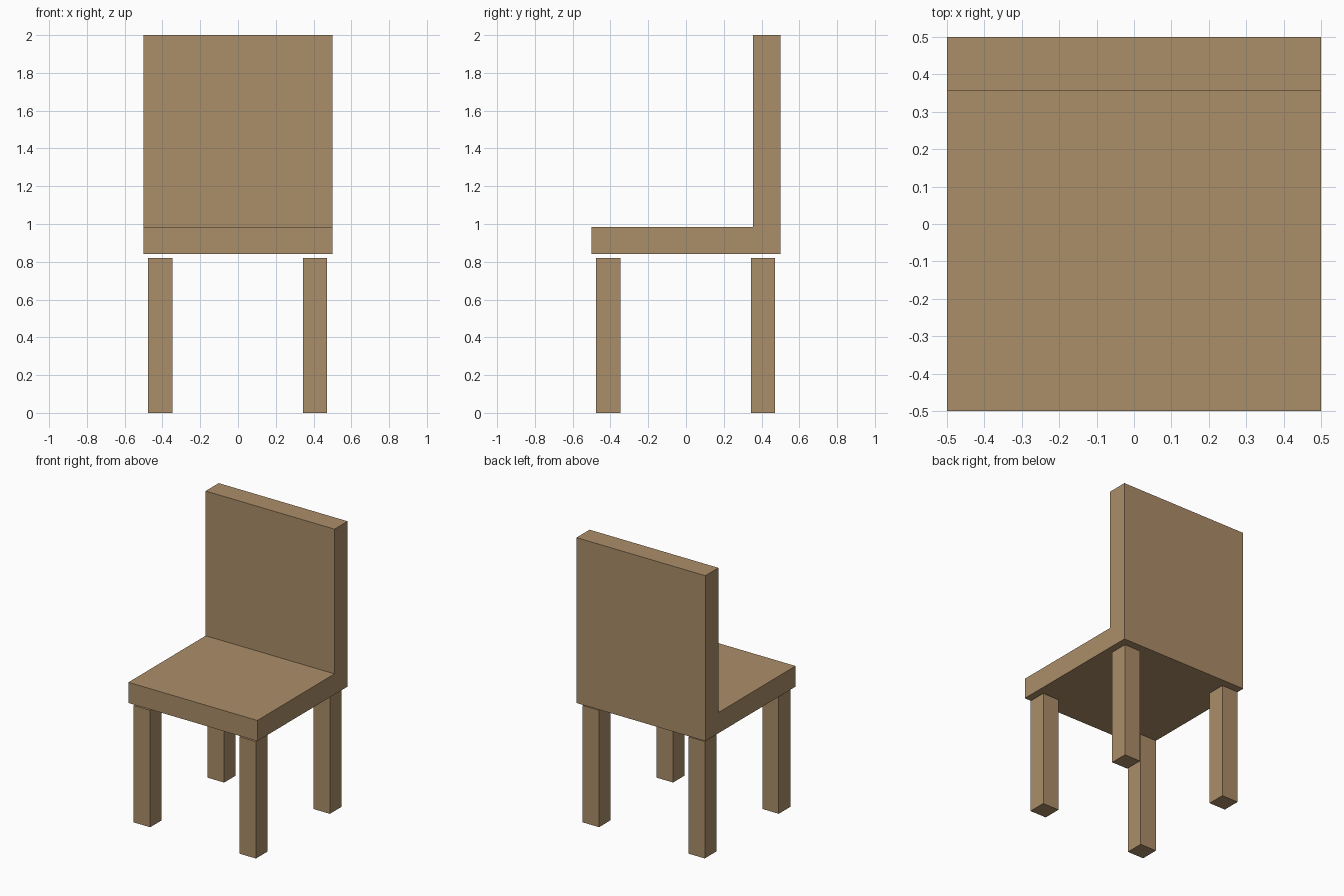
import bpy
import bmesh

if "Cube" in bpy.data.objects:
    bpy.data.objects.remove(bpy.data.objects["Cube"])

wood = bpy.data.materials.new("wood")
wood.diffuse_color = (0.41, 0.27, 0.14, 1.0)
wood.use_nodes = True
wood.node_tree.nodes["Principled BSDF"].inputs["Base Color"].default_value = wood.diffuse_color


def add_object(name, bm):
    bmesh.ops.recalc_face_normals(bm, faces=bm.faces)
    mesh = bpy.data.meshes.new(name)
    bm.to_mesh(mesh)
    bm.free()
    mesh.materials.append(wood)
    obj = bpy.data.objects.new(name, mesh)
    bpy.context.collection.objects.link(obj)
    return obj


def extrude_profile(name, points, vector):
    bm = bmesh.new()
    face = bm.faces.new([bm.verts.new(p) for p in points])
    result = bmesh.ops.extrude_face_region(bm, geom=[face], use_keep_orig=True)
    moved = [g for g in result["geom"] if isinstance(g, bmesh.types.BMVert)]
    bmesh.ops.translate(bm, verts=moved, vec=vector)
    return add_object(name, bm)


# Seat and backrest: one L-shaped side profile (y, z) extruded across the width
profile = [(-0.5, 0.84), (0.5, 0.84), (0.5, 2.0),
           (0.355, 2.0), (0.355, 0.985), (-0.5, 0.985)]
extrude_profile("seat_and_backrest", [(-0.5, y, z) for y, z in profile], (1, 0, 0))

# Four square legs, stopping just short of the seat
LEG_HALF = 0.064
for side, x in (("left", -0.412), ("right", 0.408)):
    for end, y in (("front", -0.412), ("back", 0.408)):
        h = LEG_HALF
        square = [(x - h, y - h, 0), (x + h, y - h, 0),
                  (x + h, y + h, 0), (x - h, y + h, 0)]
        extrude_profile(f"{end}_{side}_leg", square, (0, 0, 0.82))
